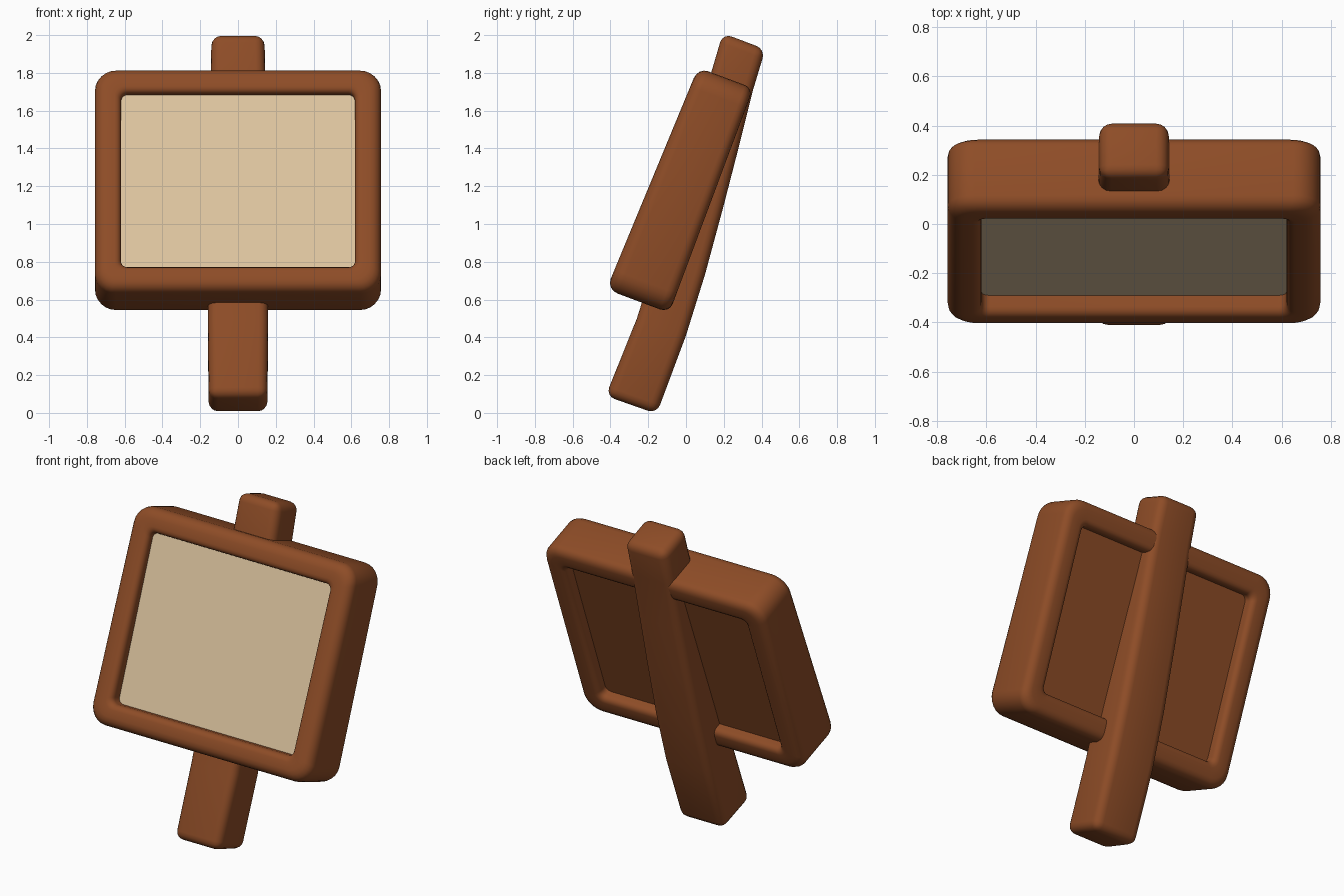
import bpy, bmesh, math
from mathutils import Vector

if "Cube" in bpy.data.objects:
    bpy.data.objects.remove(bpy.data.objects["Cube"])

TILT = math.radians(20.5)
S, C = math.sin(TILT), math.cos(TILT)


def material(name, rgb):
    m = bpy.data.materials.new(name)
    m.diffuse_color = (*rgb, 1)
    m.use_nodes = True
    m.node_tree.nodes["Principled BSDF"].inputs["Base Color"].default_value = m.diffuse_color
    return m


BROWN = material("brown wood", (0.27, 0.073, 0.02))
TAN = material("tan panel", (0.72, 0.55, 0.345))


def tilted(x, v, w):
    """Sign coordinates (across, up the board, backward) to world."""
    return Vector((x, v * S + w * C, v * C - w * S))


def finish(name, bm, mats):
    bmesh.ops.recalc_face_normals(bm, faces=bm.faces)
    me = bpy.data.meshes.new(name)
    bm.to_mesh(me)
    bm.free()
    ob = bpy.data.objects.new(name, me)
    bpy.context.collection.objects.link(ob)
    for m in mats:
        me.materials.append(m)
    bpy.ops.object.select_all(action='DESELECT')
    ob.select_set(True)
    bpy.context.view_layer.objects.active = ob
    bpy.ops.object.shade_smooth_by_angle(angle=math.radians(40))
    return ob


def rounded_rect(a, b, r, n=6):
    pts = []
    for q, (sx, sy) in enumerate(((1, 1), (-1, 1), (-1, -1), (1, -1))):
        for i in range(n + 1):
            t = math.pi / 2 * (q + i / n)
            pts.append((sx * (a - r) + r * math.cos(t), sy * (b - r) + r * math.sin(t)))
    return pts


# Frame: rounded profile swept round a rounded rectangle
HALF_W, HALF_H, MID_V = 0.757, 0.635, 1.10
FRONT, BACK, RIM = -0.602, -0.268, 0.138


def frame_profile():
    # corner centre, radius and start angle; coordinates are (inset, depth)
    corners = ((0, FRONT, 0.06, 1, 1, 180), (RIM, FRONT, 0.035, -1, 1, 270),
               (RIM, BACK, 0.035, -1, -1, 0), (0, BACK, 0.05, 1, -1, 90))
    out = []
    for i0, w0, r, si, sw, start in corners:
        for k in range(5):
            t = math.radians(start + 90 * k / 4)
            out.append((i0 + si * r + r * math.cos(t), w0 + sw * r + r * math.sin(t)))
    return out


bm = bmesh.new()
rings = []
for inset, w in frame_profile():
    ring = []
    for x, v in rounded_rect(HALF_W - inset, HALF_H - inset, 0.11 - 0.075 * inset / RIM):
        # the front face leans a little more than the back
        lean = 0.022 * (v / HALF_H) * (BACK - w) / (BACK - FRONT)
        ring.append(bm.verts.new(tilted(x, v + MID_V, w + lean)))
    rings.append(ring)
for i, a in enumerate(rings):
    b = rings[(i + 1) % len(rings)]
    for j in range(len(a)):
        k = (j + 1) % len(a)
        bm.faces.new((a[j], a[k], b[k], b[j]))
finish("frame", bm, [BROWN])

# Board set into the frame: tan front, brown back
bm = bmesh.new()
loops = []
for w in (-0.535, -0.335):
    loops.append([bm.verts.new(tilted(sx * 0.65, MID_V + sv * 0.53, w))
                  for sx, sv in ((1, 1), (-1, 1), (-1, -1), (1, -1))])
front_face = bm.faces.new(loops[0])
front_face.material_index = 1
bm.faces.new(loops[1][::-1])
for j in range(4):
    k = (j + 1) % 4
    bm.faces.new((loops[0][j], loops[1][j], loops[1][k], loops[0][k]))
finish("board", bm, [BROWN, TAN])

# Post: slightly bowed beam, lofted through (front y, z, back y, z, half width)
stations = ((-0.425, 0.09, -0.155, -0.005, 0.155), (-0.26, 0.50, 0.00, 0.41, 0.16),
            (-0.15, 0.85, 0.10, 0.73, 0.158), (-0.04, 1.20, 0.20, 1.10, 0.153),
            (0.05, 1.50, 0.28, 1.41, 0.148), (0.13, 1.79, 0.355, 1.71, 0.145),
            (0.195, 2.01, 0.42, 1.925, 0.14))
bm = bmesh.new()
rings = [[bm.verts.new(p) for p in ((-h, fy, fz), (h, fy, fz), (h, by, bz), (-h, by, bz))]
         for fy, fz, by, bz, h in stations]
bm.faces.new(rings[0])
bm.faces.new(rings[-1])
for a, b in zip(rings, rings[1:]):
    for j in range(4):
        k = (j + 1) % 4
        bm.faces.new((a[j], a[k], b[k], b[j]))
bmesh.ops.recalc_face_normals(bm, faces=bm.faces)
sharp = [e for e in bm.edges if e.calc_face_angle(0) > math.radians(40)]
bmesh.ops.bevel(bm, geom=sharp, offset=0.05, segments=4, profile=0.5, affect='EDGES')
finish("post", bm, [BROWN])
